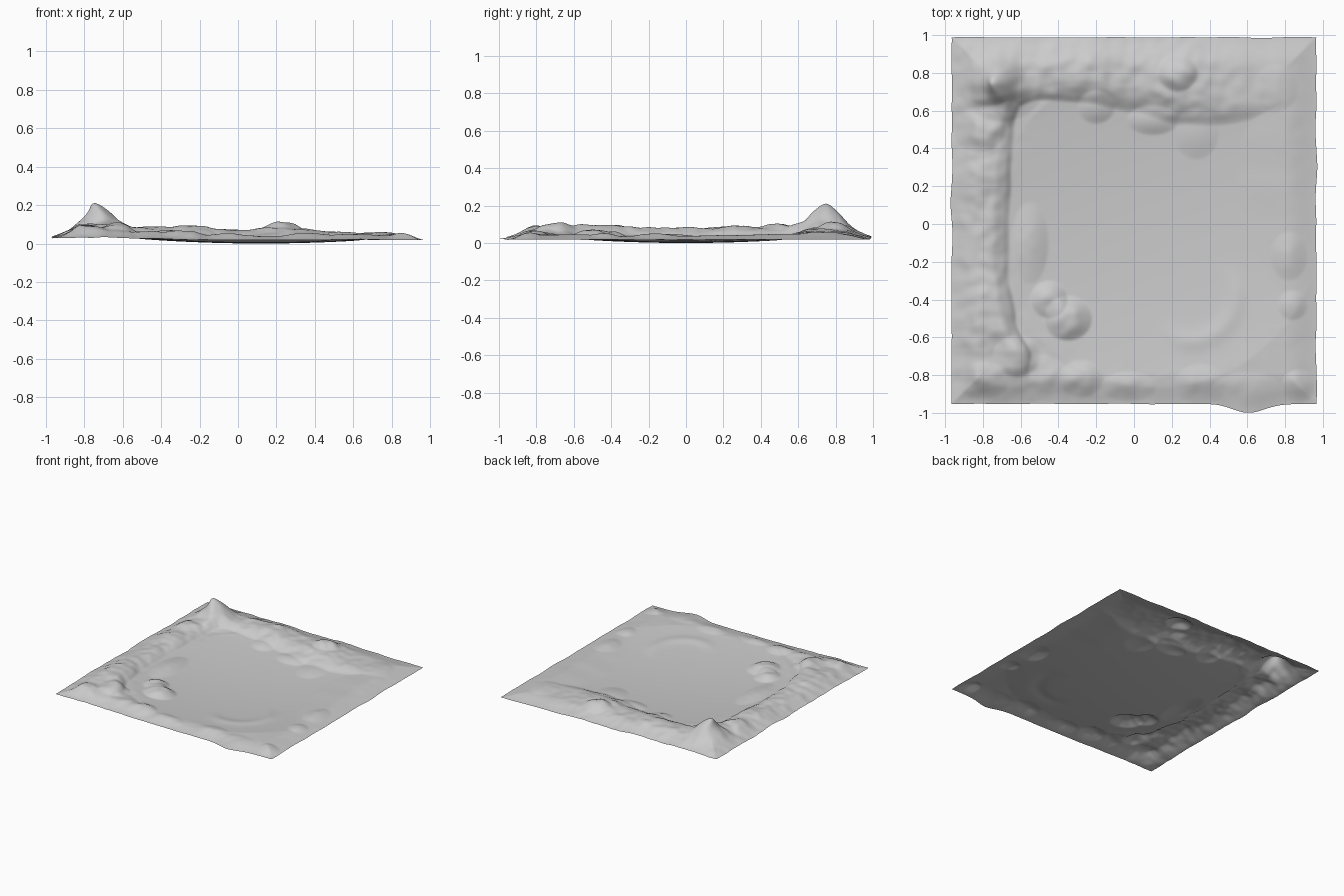
import bpy, bmesh, math
from mathutils import noise, Vector

if "Cube" in bpy.data.objects:
    bpy.data.objects.remove(bpy.data.objects["Cube"])

N = 220
X0, X1, Y0, Y1 = -0.965, 0.965, -0.952, 0.988


def smooth(a, b, v):
    t = min(1, max(0, (v - a) / (b - a)))
    return t * t * (3 - 2 * t)


def profile(vals, t):
    # smooth interpolation of nine values spread over -1..1
    f = min(7.999, max(0, (t + 1) * 4))
    i = int(f)
    k = smooth(0, 1, f - i)
    return vals[i] * (1 - k) + vals[i + 1] * k


# rim sides: crest heights, shelf widths, softness of the inner cliff
LEFT = ([.07, .08, .095, .085, .08, .09, .08, .085, .075],
        [.50, .45, .34, .30, .30, .31, .34, .40, .45], .09)
BACK = ([.07, .095, .085, .09, .07, .08, .06, .05, .045],
        [.45, .42, .34, .33, .37, .42, .45, .45, .45], .11)
RIGHT = ([.045, .05, .042, .045, .045, .045, .05, .05, .045],
         [.32, .32, .28, .28, .30, .36, .40, .42, .42], .26)
FRONT = ([.06, .08, .065, .055, .045, .04, .042, .045, .04],
         [.30, .36, .30, .22, .20, .27, .30, .30, .30], .13)

# rounded boulders and swells: x, y, radius x, radius y, height
BUMPS = [(-.35, -.50, .13, .12, .045), (-.45, -.40, .10, .10, .035),
         (-.62, -.70, .13, .11, .025), (-.82, .50, .14, .12, .022),
         (-.20, .62, .10, .09, .020), (.10, .55, .14, .08, .018),
         (.23, .80, .11, .10, .034), (.33, .48, .12, .14, .015),
         (.75, .72, .12, .13, .012), (.82, -.17, .10, .13, .015),
         (.84, -.43, .08, .08, .014), (.87, -.86, .09, .09, .020),
         (.60, -.90, .20, .12, .015), (.35, -.85, .14, .11, .014),
         (-.03, -.86, .15, .08, .014), (-.28, -.82, .12, .10, .018),
         (-.55, -.10, .10, .22, .020), (-.80, -.83, .14, .10, .015),
         (-.70, .72, .22, .18, .025)]


def side(data, t, d):
    crest, width, soft = data
    w = profile(width, t)
    return profile(crest, t) * (1 - smooth(w - soft, w + soft, d))


def height(x, y):
    dl, dr, df, db = x - X0, X1 - x, y - Y0, Y1 - y
    rim = max(side(LEFT, y, dl), side(BACK, x, db),
              side(RIGHT, y, dr), side(FRONT, x, df))
    floor = .03 * min(1.5, ((x - .12) ** 2 + y * y) / .5)
    z = max(rim, floor) if rim > floor + .02 else floor + max(0, rim - floor) * smooth(-.02, .02, rim - floor)
    for bx, by, rx, ry, h in BUMPS:
        q = ((x - bx) / rx) ** 2 + ((y - by) / ry) ** 2
        if q < 1:
            z += h * (1 - q) ** 1.3
    # crescent swell on the basin floor
    r = math.hypot(x - .30, y + .38)
    if x > .1 and y < -.2:
        z += .008 * math.exp(-((r - .24) / .05) ** 2) * smooth(.1, .3, x) * smooth(.2, .4, -y)
    # rough ground on the rim
    rough = smooth(.03, .08, z) * (1 - .5 * smooth(0, .9, x))
    z += rough * .013 * noise.noise(Vector((x * 6, y * 6, 3)))
    z += rough * .008 * noise.noise(Vector((x * 15, y * 15, 8)))
    # falloff to the outer edge
    e = min(dl, dr, df, db)
    return z * (.35 + .65 * smooth(-.03, .17, e))


# terrain sheet
bm = bmesh.new()
bmesh.ops.create_grid(bm, x_segments=N, y_segments=N, size=1)
for v in bm.verts:
    u, w = v.co.x, v.co.y
    x = X0 + (u + 1) / 2 * (X1 - X0)
    y = Y0 + (w + 1) / 2 * (Y1 - Y0)
    z = height(x, y)
    # wavy outer edges and the bulge on the front edge
    ex, ey = abs(u) ** 12, abs(w) ** 12
    x += .010 * ex * noise.noise(Vector((u, w * 5, 1)))
    y += .005 * ey * noise.noise(Vector((u * 5, w, 2)))
    if w < 0:
        y -= .048 * ey * math.exp(-((x - .61) / .12) ** 2)
    # leaning peak in the back left corner
    p = math.exp(-(((x + .71) / .075) ** 2 + ((y - .75) / .085) ** 2))
    z += .085 * p
    x -= .035 * p * p
    v.co = (x, y, z)
low = min(v.co.z for v in bm.verts)
for v in bm.verts:
    v.co.z -= low
me = bpy.data.meshes.new("terrain")
bm.to_mesh(me)
bm.free()
terrain = bpy.data.objects.new("terrain", me)
bpy.context.collection.objects.link(terrain)
bpy.context.view_layer.objects.active = terrain
terrain.select_set(True)
bpy.ops.object.shade_smooth_by_angle(angle=math.radians(40))
